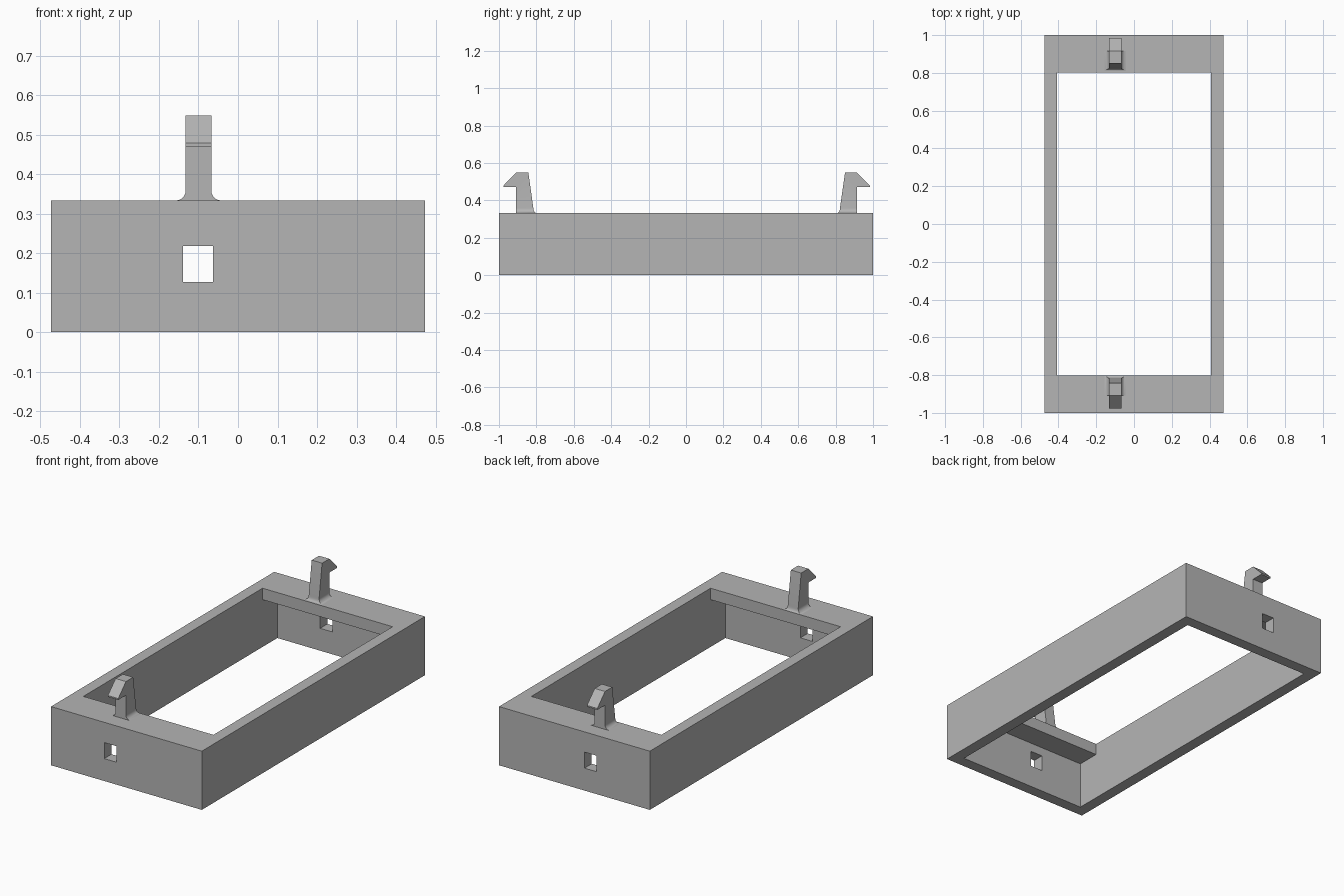
import bpy, bmesh, math

cube = bpy.data.objects.get("Cube")
if cube:
    bpy.data.objects.remove(cube, do_unlink=True)

grey = bpy.data.materials.new("plain grey")
grey.use_nodes = True
colour = (0.46, 0.46, 0.46, 1)
grey.diffuse_color = colour
grey.node_tree.nodes["Principled BSDF"].inputs["Base Color"].default_value = colour

HALF_X, HALF_Y, HEIGHT, WALL = 0.473, 1.0, 0.333, 0.065
CLIP_X = -0.1


def finish(name, bm):
    bmesh.ops.remove_doubles(bm, verts=bm.verts, dist=1e-5)
    bmesh.ops.recalc_face_normals(bm, faces=bm.faces)
    mesh = bpy.data.meshes.new(name)
    bm.to_mesh(mesh)
    bm.free()
    mesh.materials.append(grey)
    obj = bpy.data.objects.new(name, mesh)
    bpy.context.collection.objects.link(obj)
    return obj


def prism(bm, profile, x0, x1):
    """Extrude a (y, z) outline from x0 to x1."""
    face = bm.faces.new([bm.verts.new((x0, y, z)) for y, z in profile])
    out = bmesh.ops.extrude_face_region(bm, geom=[face], use_keep_orig=True)
    moved = [v for v in out["geom"] if isinstance(v, bmesh.types.BMVert)]
    bmesh.ops.translate(bm, verts=moved, vec=(x1 - x0, 0, 0))


def box_outline(y, z0, z1):
    return [(-y, z0), (y, z0), (y, z1), (-y, z1)]


def prism_object(name, profile, x0, x1):
    bm = bmesh.new()
    prism(bm, profile, x0, x1)
    return finish(name, bm)


# Frame: outer block with a stepped cavity that leaves a lip at each end
frame = prism_object("frame", box_outline(HALF_Y, 0, HEIGHT), -HALF_X, HALF_X)
floor_y, open_y, lip_z = HALF_Y - WALL, 0.803, HEIGHT - WALL
cavity = prism_object(
    "cavity_cutter",
    [(-floor_y, -0.1), (floor_y, -0.1), (floor_y, lip_z), (open_y, lip_z),
     (open_y, 0.5), (-open_y, 0.5), (-open_y, lip_z), (-floor_y, lip_z)],
    WALL - HALF_X, HALF_X - WALL)
# Square slots through both end walls
slots = prism_object("slot_cutter", box_outline(1.2, 0.127, 0.218), -0.139, -0.063)
for cutter in (cavity, slots):
    mod = frame.modifiers.new(cutter.name, "BOOLEAN")
    mod.operation = "DIFFERENCE"
    mod.solver = "EXACT"
    mod.object = cutter
    cutter.hide_render = True
    cutter.display_type = "WIRE"


# Snap clips: hooked stem on a base flared by a fillet
def clip(name, side, shift):
    bm = bmesh.new()
    half, r, steps = 0.0325, 0.025, 6
    outer, neck_in, neck_z = 0.908, 0.816, HEIGHT + r
    outline = [(neck_in, neck_z), (outer, neck_z), (outer, 0.47), (0.977, 0.47),
               (0.977, 0.478), (outer, 0.548), (0.843, 0.548)]
    prism(bm, [(side * (y + shift), z) for y, z in outline], CLIP_X - half, CLIP_X + half)
    # Remove the stem underside, then loft the fillet down to the lip
    under = [f for f in bm.faces if all(abs(v.co.z - neck_z) < 1e-5 for v in f.verts)]
    bmesh.ops.delete(bm, geom=under, context="FACES_ONLY")
    rings = []
    for i in range(steps + 1):
        t = math.pi / 2 * i / steps
        flare = 1 - math.sin(t)
        z = HEIGHT + r * (1 - math.cos(t))
        w = half + r * flare
        y_in = neck_in - 0.013 * flare
        rings.append([bm.verts.new((CLIP_X + sx * w, side * (y + shift), z))
                      for sx, y in ((-1, y_in), (1, y_in), (1, outer), (-1, outer))])
    for a, b in zip(rings, rings[1:]):
        for i in range(4):
            j = (i + 1) % 4
            bm.faces.new((a[i], a[j], b[j], b[i]))
    bm.faces.new(rings[0])
    obj = finish(name, bm)
    bpy.ops.object.select_all(action="DESELECT")
    obj.select_set(True)
    bpy.context.view_layer.objects.active = obj
    bpy.ops.object.shade_smooth_by_angle(angle=math.radians(25))


clip("front_clip", -1, 0.0)
clip("back_clip", 1, 0.007)
